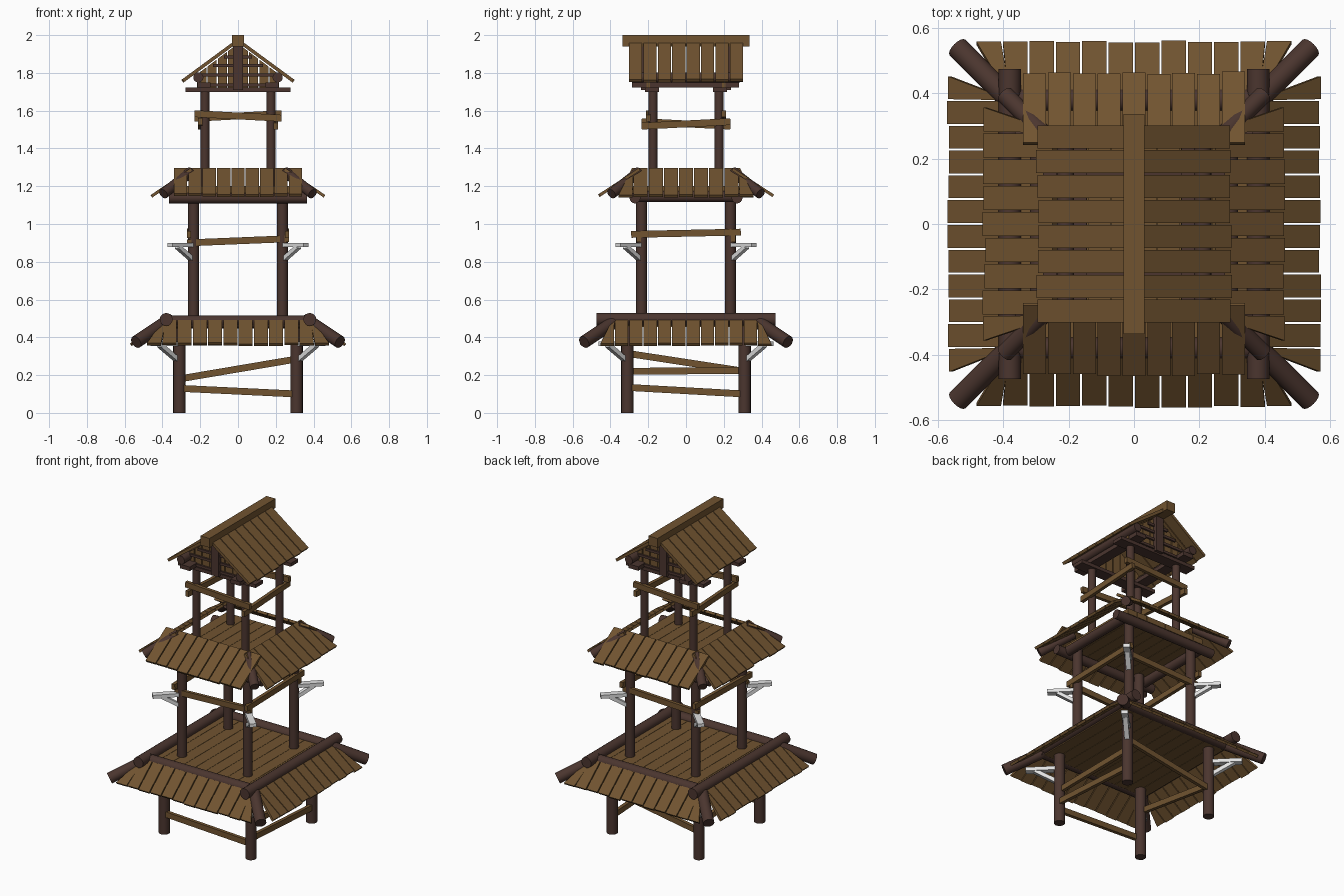
import bpy, math, random
from mathutils import Vector, Matrix

if "Cube" in bpy.data.objects:
    bpy.data.objects.remove(bpy.data.objects["Cube"])

random.seed(4)


def material(name, col):
    m = bpy.data.materials.new(name)
    m.diffuse_color = (*col, 1)
    m.use_nodes = True
    m.node_tree.nodes["Principled BSDF"].inputs["Base Color"].default_value = m.diffuse_color
    return m


PLANK = material("plank_brown", (0.165, 0.088, 0.030))
LOG = material("dark_log", (0.070, 0.036, 0.028))
PALE = material("pale_bracket", (0.75, 0.75, 0.75))


def mesh_obj(name, verts, faces, mat):
    me = bpy.data.meshes.new(name)
    me.from_pydata([tuple(v) for v in verts], [], faces)
    me.materials.append(mat)
    ob = bpy.data.objects.new(name, me)
    bpy.context.collection.objects.link(ob)
    return ob


HEX = [(0, 3, 2, 1), (4, 5, 6, 7), (0, 1, 5, 4), (1, 2, 6, 5), (2, 3, 7, 6), (3, 0, 4, 7)]


def box(name, lo, hi, mat):
    (a, b, c), (d, e, f) = lo, hi
    v = [(a, b, c), (d, b, c), (d, e, c), (a, e, c), (a, b, f), (d, b, f), (d, e, f), (a, e, f)]
    return mesh_obj(name, v, HEX, mat)


def bar(name, p, q, w, h, mat):
    """Square bar from p to q, w wide sideways and h high."""
    p, q = Vector(p), Vector(q)
    d = (q - p).normalized()
    s = d.cross(Vector((0, 0, 1))).normalized() * w / 2
    u = s.cross(d).normalized() * h / 2
    v = [e + a * s + b * u for b in (-1, 1) for e, a in ((p, 1), (q, 1), (q, -1), (p, -1))]
    return mesh_obj(name, v, HEX, mat)


def log(name, p, q, r, n=16):
    """Round log from p to q."""
    p, q = Vector(p), Vector(q)
    rot = (q - p).to_track_quat('Z', 'Y')
    ring = [rot @ Vector((r * math.cos(2 * math.pi * i / n), r * math.sin(2 * math.pi * i / n), 0))
            for i in range(n)]
    faces = [(i, (i + 1) % n, n + (i + 1) % n, n + i) for i in range(n)]
    faces += [tuple(range(n))[::-1], tuple(range(n, 2 * n))]
    ob = mesh_obj(name, [p + v for v in ring] + [q + v for v in ring], faces, LOG)
    for f in ob.data.polygons:
        f.use_smooth = len(f.vertices) == 4
    return ob


def skirt(name, angle, n, top_half, bot_half, r_in, z_in, r_out, z_out, t=0.016):
    """Sloping row of planks on one side; end planks are cut along the hip."""
    rot = Matrix.Rotation(angle, 3, 'Z')
    slope = Vector((0, -(r_out - r_in), z_out - z_in)).normalized()
    nrm = Vector((0, slope.z, -slope.y)) * t
    verts, faces = [], []
    w = 2 * bot_half / n
    for i in range(n):
        a, b = -bot_half + i * w + 0.003, -bot_half + (i + 1) * w - 0.003
        ta = max(-top_half, min(top_half - 0.006, a))
        tb = max(ta + 0.006, min(top_half, b))
        j = slope * random.uniform(-0.006, 0.004)
        quad = [Vector((a, -r_out, z_out)) + j, Vector((b, -r_out, z_out)) + j,
                Vector((tb, -r_in, z_in)), Vector((ta, -r_in, z_in))]
        k = len(verts)
        verts += [rot @ (v - nrm) for v in quad] + [rot @ v for v in quad]
        faces += [tuple(k + x for x in f) for f in HEX]
    return mesh_obj(name, verts, faces, PLANK)


def deck(name, half, z0, z1, n):
    w = 2 * half / n
    for i in range(n):
        box(f"{name}_{i}", (-half + i * w + 0.001, -half, z0),
            (-half + (i + 1) * w - 0.001, half, z1), PLANK)


SIDES = [("front", 0), ("right", math.pi / 2), ("back", math.pi), ("left", -math.pi / 2)]
CORNERS = [(sx, sy) for sx in (-1, 1) for sy in (-1, 1)]

# legs, hip logs and corner brackets
for sx, sy in CORNERS:
    def at(r, z):
        return (sx * r, sy * r, z)
    log("lower_leg", at(0.31, 0), at(0.31, 0.47), 0.033)
    log("middle_leg", at(0.235, 0.46), at(0.235, 1.19), 0.029)
    log("upper_leg", at(0.175, 1.17), at(0.175, 1.715), 0.024)
    log("lower_hip_log", at(0.36, 0.495), at(0.54, 0.375), 0.034)
    log("middle_hip_log", at(0.25, 1.275), at(0.395, 1.16), 0.028)
    bar("lower_bracket_arm", at(0.31, 0.365), at(0.45, 0.365), 0.04, 0.024, PALE)
    bar("lower_bracket_strut", at(0.315, 0.275), at(0.415, 0.36), 0.03, 0.024, PALE)
    bar("middle_bracket_arm", at(0.235, 0.888), at(0.36, 0.888), 0.04, 0.022, PALE)
    bar("middle_bracket_strut", at(0.24, 0.81), at(0.32, 0.88), 0.03, 0.022, PALE)

# lower and middle plank floors
deck("lower_deck", 0.385, 0.455, 0.488, 10)
deck("middle_deck", 0.285, 1.165, 1.2, 8)

# plank skirts around both floors
for side, ang in SIDES:
    ends = side in ("front", "back")
    skirt("lower_skirt_" + side, ang, 12, 0.385, 0.485 if ends else 0.455,
          0.395, 0.505, 0.56 if ends else 0.57, 0.368)
    if ends:
        skirt("middle_skirt_" + side, ang, 9, 0.342, 0.342, 0.25, 1.297, 0.463, 1.158)
    else:
        skirt("middle_skirt_" + side, ang, 9, 0.285, 0.36, 0.25, 1.297, 0.46, 1.155)

# rim logs of both floors
for s in (-1, 1):
    log("lower_side_log", (s * 0.38, -0.475, 0.495), (s * 0.38, 0.475, 0.495), 0.034)
    log("lower_cross_log", (-0.4, s * 0.38, 0.482), (0.4, s * 0.38, 0.482), 0.034)
    log("middle_cross_log", (-0.365, s * 0.27, 1.138), (0.365, s * 0.27, 1.138), 0.029)
    log("middle_side_log", (s * 0.29, -0.27, 1.145), (s * 0.29, 0.27, 1.145), 0.029)


def brace_x(name, y, half, z0, z1, h=0.036):
    bar(name, (-half, y, z0), (half, y, z1), 0.022, h, PLANK)


def brace_y(name, x, half, z0, z1, h=0.036):
    bar(name, (x, -half, z0), (x, half, z1), 0.022, h, PLANK)


# crooked braces between the legs
brace_x("lower_front_brace", -0.32, 0.31, 0.13, 0.10)
brace_x("lower_back_brace", 0.32, 0.31, 0.18, 0.285)
brace_y("lower_right_brace", 0.32, 0.31, 0.135, 0.10)
brace_y("lower_right_upper_brace", 0.31, 0.31, 0.22, 0.225)
brace_y("lower_left_brace", -0.32, 0.31, 0.315, 0.22)
for s in (-1, 1):
    brace_x("middle_brace", s * 0.25, 0.27, 0.9, 0.922)
    brace_y("middle_side_brace", s * 0.26, 0.29, 0.945, 0.957)
    brace_x("upper_brace", s * 0.2, 0.23, 1.572 - s * 0.012, 1.572 + s * 0.012)
    brace_y("upper_side_brace", s * 0.2, 0.235, 1.53 - s * 0.012, 1.53 + s * 0.012)

# top frame: tie boards, plates and eave logs
for s in (-1, 1):
    box("tie_board", (-0.278, s * 0.18 - 0.038, 1.70), (0.278, s * 0.18 + 0.038, 1.722), LOG)
    box("wall_plate", (s * 0.18 - 0.035, -0.285, 1.722), (s * 0.18 + 0.035, 0.28, 1.748), LOG)
    log("eave_log", (s * 0.21, -0.285, 1.776), (s * 0.21, 0.285, 1.776), 0.027)

# gable ends: vertical boards, dark rails and a centre post
for s in (-1, 1):
    y = s * 0.2
    for i in range(-4, 4):
        x0, x1 = i * 0.055 + 0.003, (i + 1) * 0.055 - 0.003
        za, zb = 1.955 - abs(x0) * 0.75, 1.955 - abs(x1) * 0.75
        v = [(x0, y - 0.01, 1.722), (x1, y - 0.01, 1.722), (x1, y + 0.01, 1.722), (x0, y + 0.01, 1.722),
             (x0, y - 0.01, za), (x1, y - 0.01, zb), (x1, y + 0.01, zb), (x0, y + 0.01, za)]
        mesh_obj("gable_board", v, HEX, PLANK)
    for z in (1.735, 1.79, 1.84, 1.885):
        w = min(0.2, (1.94 - z) / 0.75)
        bar("gable_rail", (-w, y + s * 0.014, z), (w, y + s * 0.014, z), 0.014, 0.016, LOG)
    box("gable_post", (-0.027, y + s * 0.02 - 0.018, 1.71), (0.027, y + s * 0.02 + 0.018, 1.945), LOG)

# pitched roof planks and ridge cap
for side, ang in (("right", math.pi / 2), ("left", -math.pi / 2)):
    skirt("roof_" + side, ang, 8, 0.305, 0.305, 0.0, 1.983, 0.297, 1.765, 0.018)
box("ridge_cap", (-0.032, -0.337, 1.94), (0.032, 0.337, 2.0), PLANK)
